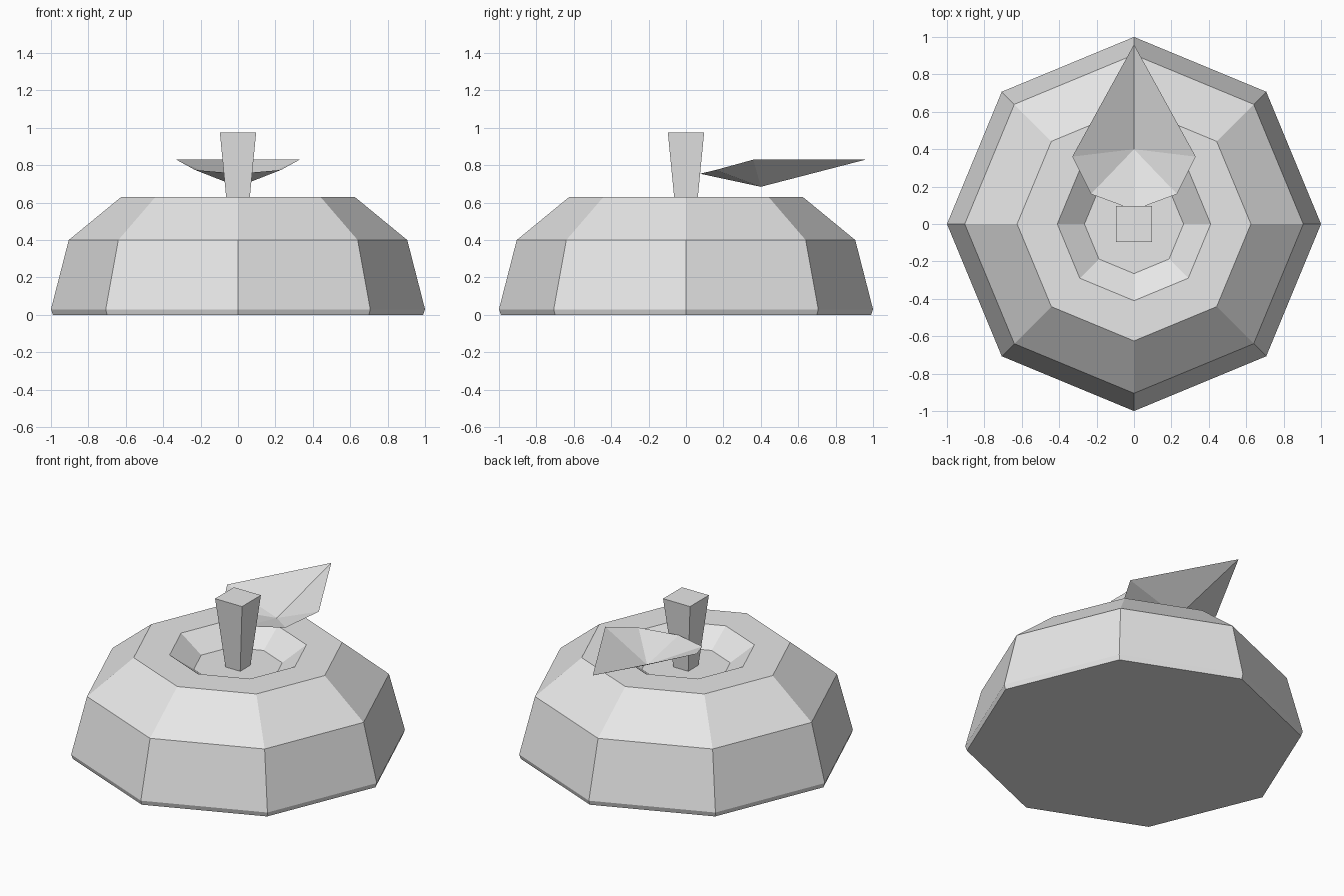
import bpy, math

cube = bpy.data.objects.get("Cube")
if cube:
    bpy.data.objects.remove(cube, do_unlink=True)

grey = bpy.data.materials.new("plain_grey")
grey.use_nodes = True
colour = (0.8, 0.8, 0.8, 1)
grey.diffuse_color = colour
grey.node_tree.nodes["Principled BSDF"].inputs["Base Color"].default_value = colour


def make(name, verts, faces):
    mesh = bpy.data.meshes.new(name)
    mesh.from_pydata(verts, [], faces)
    mesh.materials.append(grey)
    obj = bpy.data.objects.new(name, mesh)
    bpy.context.collection.objects.link(obj)
    return obj


def loft(name, profile, sides, turn=0.0):
    """Stack of (radius, height) rings joined by quads and closed at both ends."""
    verts = []
    for r, z in profile:
        for i in range(sides):
            a = turn + math.tau * i / sides
            verts.append((r * math.cos(a), r * math.sin(a), z))
    faces = [list(range(sides))[::-1]]
    for k in range(len(profile) - 1):
        for i in range(sides):
            j = (i + 1) % sides
            low, high = k * sides, (k + 1) * sides
            faces.append((low + i, low + j, high + j, high + i))
    faces.append(list(range(len(verts) - sides, len(verts))))
    return make(name, verts, faces)


# Squat eight-sided body with a dimple in the top
FLOOR = 0.525
loft("body", [(0.99, 0), (1.0, 0.03), (0.905, 0.4), (0.625, 0.63),
              (0.41, 0.63), (0.265, FLOOR)], 8)

# Square stem flaring upwards from the dimple
root2 = math.sqrt(2)
loft("stem", [(0.053 * root2, FLOOR), (0.097 * root2, 0.975)], 4, math.pi / 4)

# Cupped leaf: a fan of flat faces around its low middle point
half = [(0.23, 0.16, 0.775), (0.33, 0.36, 0.83)]
rim = [(0, 0.075, 0.755)] + half + [(0, 0.96, 0.83)]
rim += [(-x, y, z) for x, y, z in reversed(half)]
n = len(rim)
make("leaf", rim + [(0, 0.4, 0.685)], [(n, i, (i + 1) % n) for i in range(n)])
